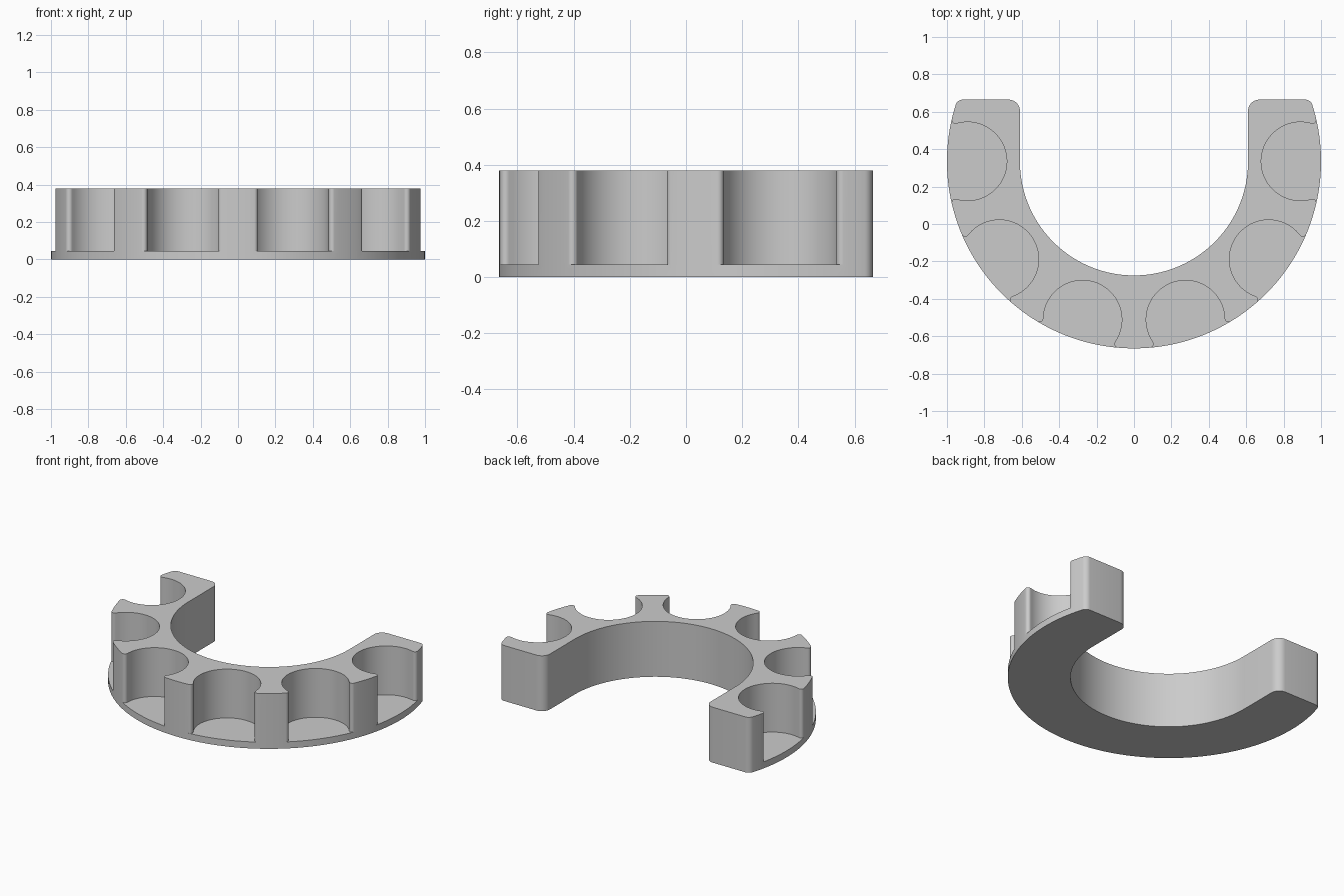
import bpy
import bmesh
from math import atan2, cos, sin, sqrt, pi, radians

if "Cube" in bpy.data.objects:
    bpy.data.objects.remove(bpy.data.objects["Cube"], do_unlink=True)

# Main dimensions, measured from the ring centre
CENTER_Y = 0.335
OUTER, INNER = 1.0, 0.61
ARM_END = 0.33
FLOOR, TOP = 0.045, 0.38
POCKET_R, POCKET_DIST, TIP_R = 0.21, 0.89, 0.02
CORNER_IN, CORNER_OUT = 0.06, 0.04


def arc(cx, cy, r, a0, a1, n):
    return [(cx + r * cos(a0 + (a1 - a0) * i / n),
             cy + r * sin(a0 + (a1 - a0) * i / n)) for i in range(n + 1)]


def rotate(points, a):
    return [(x * cos(a) - y * sin(a), x * sin(a) + y * cos(a)) for x, y in points]


def clean(points):
    """Drop consecutive repeated points of a closed outline."""
    return [p for i, p in enumerate(points)
            if abs(p[0] - points[i - 1][0]) + abs(p[1] - points[i - 1][1]) > 1e-5]


# Pocket outline with rounded rib tips, opening towards +x
reach = OUTER - TIP_R
tip_x = (reach**2 + POCKET_DIST**2 - (POCKET_R + TIP_R)**2) / (2 * POCKET_DIST)
tip_y = sqrt(reach**2 - tip_x**2)
mouth = atan2(tip_y, tip_x)
turn = atan2(tip_y, tip_x - POCKET_DIST)
tip = arc(tip_x, -tip_y, TIP_R, -mouth, pi - turn, 8)
bowl = arc(POCKET_DIST, 0, POCKET_R, -turn, turn - 2 * pi, 48)
pocket = tip + bowl + [(x, -y) for x, y in reversed(tip)]
lip = arc(0, 0, OUTER, -mouth, mouth, 16)

# Rounded end of one arm and half of the inner wall
corner_y = ARM_END - CORNER_OUT
corner_x = sqrt((OUTER - CORNER_OUT)**2 - corner_y**2)
end_angle = atan2(corner_y, corner_x)
arm = arc(0, 0, OUTER, mouth, end_angle, 4)
arm += arc(corner_x, corner_y, CORNER_OUT, end_angle, pi / 2, 8)
arm += arc(INNER + CORNER_IN, ARM_END - CORNER_IN, CORNER_IN, pi / 2, pi, 8)
arm += arc(0, 0, INNER, 0, -pi / 2, 40)
arms = arm + [(-x, y) for x, y in reversed(arm)]

# Outlines of the pocketed body and of the plain base
step = radians(36)
angles = [pi + step * i for i in range(6)]
body, base, floors = [], [], []
for i, a in enumerate(angles):
    cut, rim = rotate(pocket, a), rotate(lip, a)
    body += cut
    base += rim
    floors.append(clean(rim + cut[::-1]))
    if i < len(angles) - 1:
        rib = arc(0, 0, OUTER, a + mouth, a + step - mouth, 6)
        body += rib
        base += rib
body, base = clean(body + arms), clean(base + arms)

# Assemble the holder as one closed solid
bm = bmesh.new()
shared = {}


def vert(p, z):
    key = (round(p[0], 4), round(p[1], 4), z)
    if key not in shared:
        shared[key] = bm.verts.new((p[0], p[1] + CENTER_Y, z))
    return shared[key]


def walls(points, z0, z1):
    for p, q in zip(points, points[1:] + points[:1]):
        bm.faces.new([vert(p, z0), vert(q, z0), vert(q, z1), vert(p, z1)])


walls(base, 0, FLOOR)
walls(body, FLOOR, TOP)
bm.faces.new([vert(p, 0) for p in reversed(base)])
bm.faces.new([vert(p, TOP) for p in body])
for outline in floors:
    bm.faces.new([vert(p, FLOOR) for p in outline])
bmesh.ops.recalc_face_normals(bm, faces=bm.faces)

mesh = bpy.data.meshes.new("pocketed_holder")
bm.to_mesh(mesh)
bm.free()
holder = bpy.data.objects.new("pocketed_holder", mesh)
bpy.context.scene.collection.objects.link(holder)

# Plain grey finish
grey = bpy.data.materials.new("light_grey")
grey.use_nodes = True
colour = (0.6, 0.6, 0.6, 1)
grey.diffuse_color = colour
for node in grey.node_tree.nodes:
    if node.type == "BSDF_PRINCIPLED":
        node.inputs["Base Color"].default_value = colour
mesh.materials.append(grey)

# Smooth curved walls, keep the rims crisp
for obj in bpy.context.selected_objects:
    obj.select_set(False)
holder.select_set(True)
bpy.context.view_layer.objects.active = holder
bpy.ops.object.shade_smooth_by_angle(angle=radians(30))
